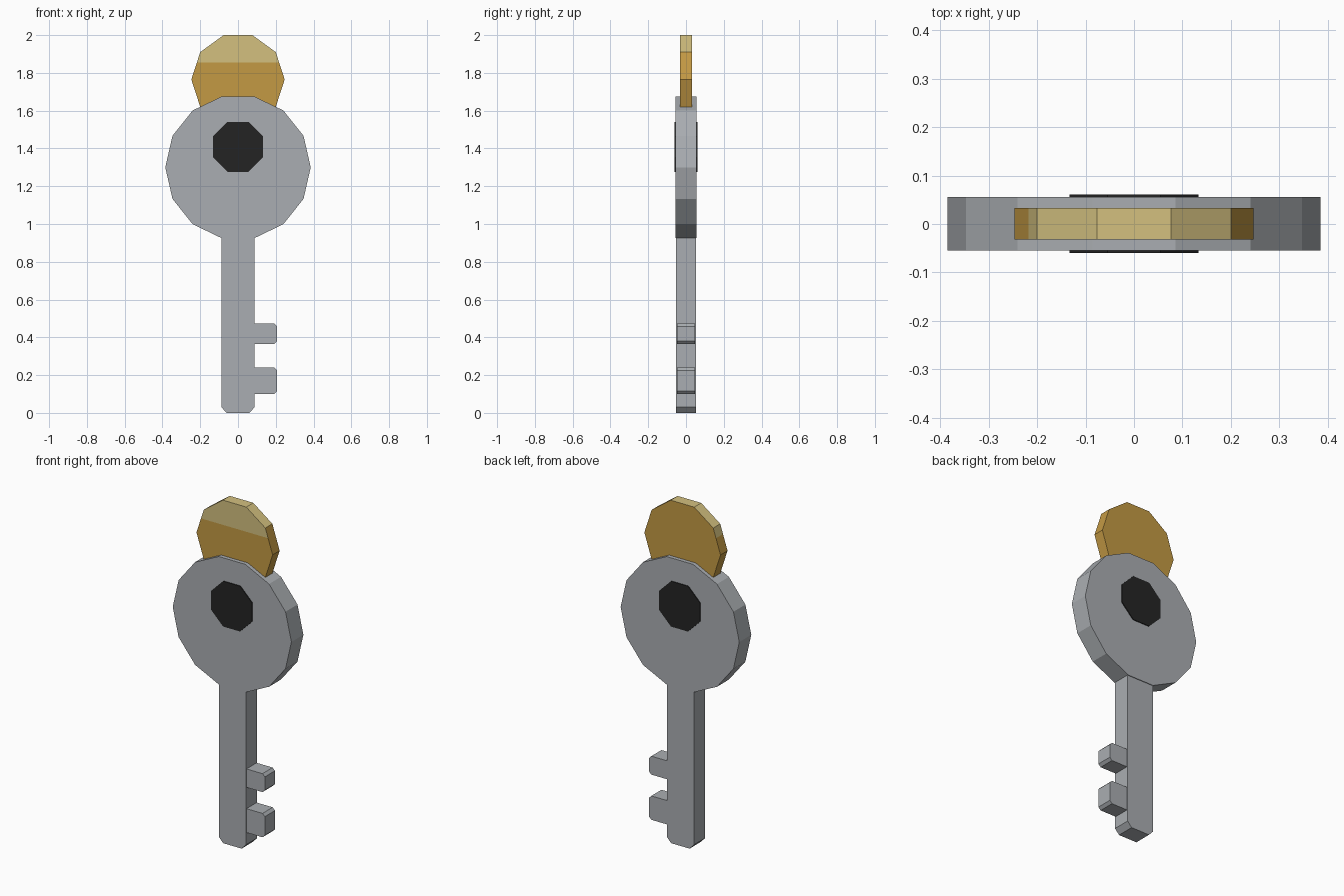
import bpy
import bmesh
from math import cos, sin, pi

cube = bpy.data.objects.get("Cube")
if cube:
    bpy.data.objects.remove(cube, do_unlink=True)


def material(name, *srgb):
    """Flat material from 0-255 sRGB values, stored as linear colour."""
    col = [((c / 255 + 0.055) / 1.055) ** 2.4 for c in srgb] + [1]
    mat = bpy.data.materials.new(name)
    mat.use_nodes = True
    mat.diffuse_color = col
    bsdf = next(n for n in mat.node_tree.nodes if n.type == 'BSDF_PRINCIPLED')
    bsdf.inputs["Base Color"].default_value = col
    return mat


silver = material("silver grey", 170, 174, 178)
bronze = material("dark gold", 196, 154, 68)
pale = material("pale gold", 211, 192, 127)
black = material("black", 36, 36, 36)


def polygon(sides, radius, z, turn=0.0):
    angles = [turn + 2 * pi * i / sides for i in range(sides)]
    return [(radius * cos(a), z + radius * sin(a)) for a in angles]


def slab(name, outline, y0, y1, *mats):
    """Extrude an x-z outline from y0 to y1."""
    bm = bmesh.new()
    face = bm.faces.new([bm.verts.new((x, y0, z)) for x, z in outline])
    ext = bmesh.ops.extrude_face_region(bm, geom=[face])["geom"]
    for v in ext:
        if isinstance(v, bmesh.types.BMVert):
            v.co.y = y1
    bmesh.ops.recalc_face_normals(bm, faces=bm.faces)
    mesh = bpy.data.meshes.new(name)
    bm.to_mesh(mesh)
    bm.free()
    for m in mats:
        mesh.materials.append(m)
    obj = bpy.data.objects.new(name, mesh)
    bpy.context.collection.objects.link(obj)
    return obj


# Key head, shaft with clipped tip, and two teeth with clipped outer corners
slab("key_head", polygon(14, 0.385, 1.3), -0.055, 0.056, silver)
slab("key_shaft", [(-0.06, 0), (0.06, 0), (0.088, 0.03), (0.088, 1.0),
                   (-0.088, 1.0), (-0.088, 0.03)], -0.052, 0.052, silver)
for name, low, high in (("lower_tooth", 0.1, 0.24), ("upper_tooth", 0.365, 0.473)):
    c = 0.015
    slab(name, [(0.07, low), (0.207 - c, low), (0.207, low + c),
                (0.207, high - c), (0.207 - c, high), (0.07, high)],
         -0.047, 0.047, silver)

# Dark octagonal spot on both sides of the head
spot = polygon(8, 0.144, 1.408, pi / 8)
slab("front_spot", spot, -0.06, -0.054, black)
slab("back_spot", spot, 0.055, 0.061, black)

# Gold disc behind the head: pale band on the upper front and rim
disc = slab("gold_disc", polygon(10, 0.247, 1.765), -0.032, 0.033, bronze, pale)
bm = bmesh.new()
bm.from_mesh(disc.data)
bmesh.ops.bisect_plane(bm, geom=bm.verts[:] + bm.edges[:] + bm.faces[:],
                       plane_co=(0, 0, 1.855), plane_no=(0, 0, 1))
bm.normal_update()
for f in bm.faces:
    plain = f.normal.y > 0.5 or f.normal.x > 0.9
    f.material_index = int(f.calc_center_median().z > 1.855 and not plain)
bm.to_mesh(disc.data)
bm.free()
